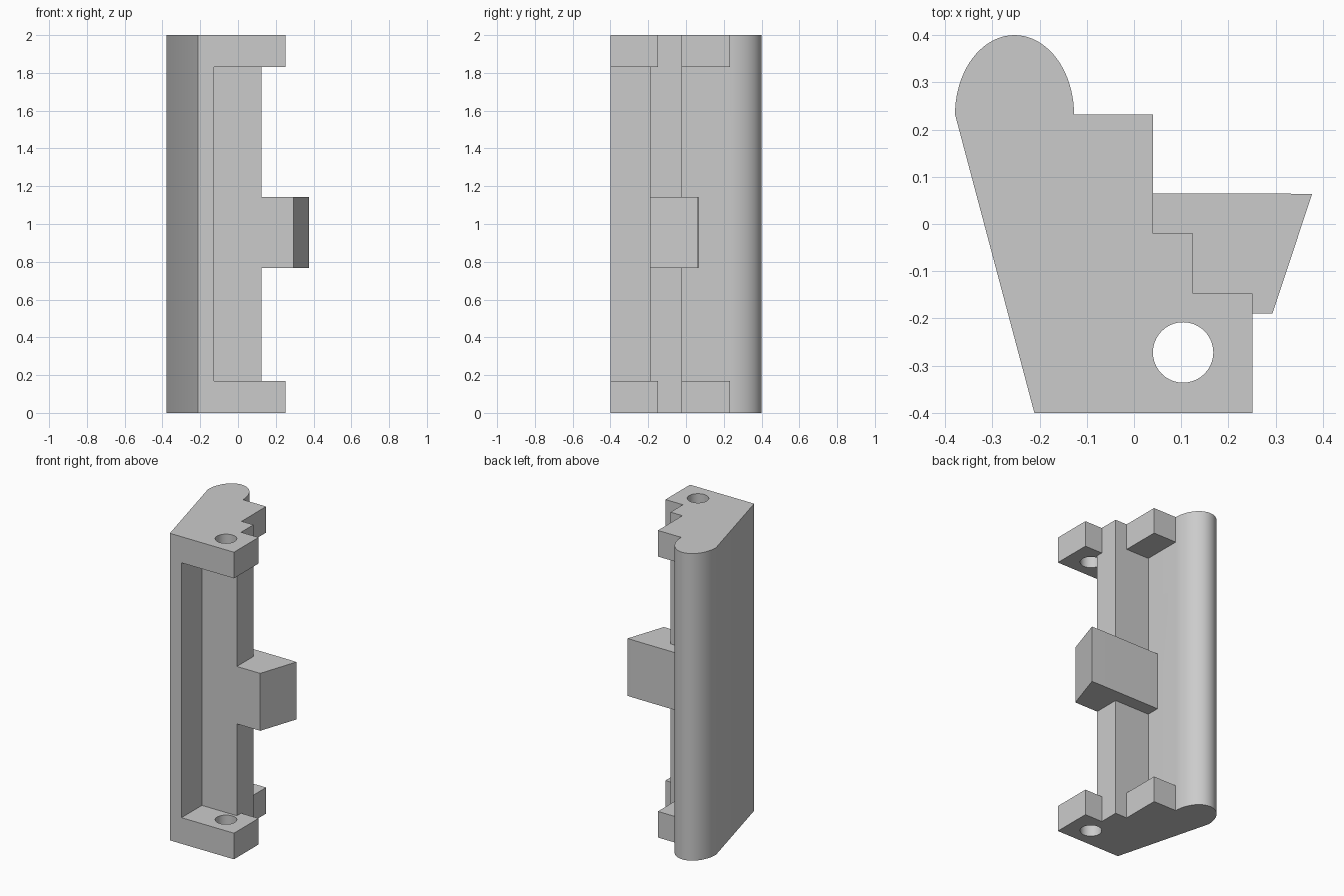
import bpy
import bmesh
from math import cos, sin, pi

cube = bpy.data.objects.get("Cube")
if cube:
    bpy.data.objects.remove(cube, do_unlink=True)

HEIGHT = 2.0
CAP = 0.17                       # thickness of each end plate
WALL = -0.127                    # inner wall beside the rounded spine
WEB_FRONT, WEB_BACK, WEB_EDGE = -0.19, -0.02, 0.125

grey = bpy.data.materials.new("plain grey")
grey.use_nodes = True
grey.diffuse_color = (0.6, 0.6, 0.6, 1)
grey.node_tree.nodes["Principled BSDF"].inputs["Base Color"].default_value = (0.6, 0.6, 0.6, 1)


def prism(name, outline, z0, z1):
    """Extrude a flat outline from z0 to z1."""
    bm = bmesh.new()
    face = bm.faces.new([bm.verts.new((x, y, z0)) for x, y in outline])
    out = bmesh.ops.extrude_face_region(bm, geom=[face])
    top = [v for v in out["geom"] if isinstance(v, bmesh.types.BMVert)]
    bmesh.ops.translate(bm, verts=top, vec=(0, 0, z1 - z0))
    bmesh.ops.recalc_face_normals(bm, faces=bm.faces)
    mesh = bpy.data.meshes.new(name)
    bm.to_mesh(mesh)
    bm.free()
    mesh.materials.append(grey)
    obj = bpy.data.objects.new(name, mesh)
    bpy.context.collection.objects.link(obj)
    return obj


def arc(cx, cy, rx, ry, start, end, steps):
    return [(cx + rx * cos(start + (end - start) * i / steps),
             cy + ry * sin(start + (end - start) * i / steps)) for i in range(steps + 1)]


def combine(target, tool, operation):
    """Apply a boolean and remove its tool."""
    bpy.context.view_layer.objects.active = target
    mod = target.modifiers.new(operation.lower(), "BOOLEAN")
    mod.operation = operation
    mod.solver = "EXACT"
    mod.object = tool
    bpy.ops.object.modifier_apply(modifier=mod.name)
    bpy.data.objects.remove(tool, do_unlink=True)


# Bracket body: stepped right side, rounded spine, sloping left side
outline = [(-0.211, -0.4), (0.251, -0.4), (0.251, -0.147), (WEB_EDGE, -0.147),
           (WEB_EDGE, WEB_BACK), (0.04, WEB_BACK), (0.04, 0.232)]
outline += arc(-0.253, 0.232, 0.126, 0.168, 0, pi, 40)
body = prism("bracket_body", outline, 0, HEIGHT)

# Recesses between the end plates, leaving a thin central web
pocket = [(WALL, -0.6), (0.6, -0.6), (0.6, 0.3), (WALL, 0.3), (WALL, WEB_BACK),
          (WEB_EDGE, WEB_BACK), (WEB_EDGE, WEB_FRONT), (WALL, WEB_FRONT)]
combine(body, prism("pocket_cutter", pocket, CAP, HEIGHT - CAP), "DIFFERENCE")

# Pin holes through both end plates
hole = arc(0.104, -0.272, 0.064, 0.064, 0, 2 * pi, 40)[:-1]
combine(body, prism("hole_cutter", hole, -0.1, HEIGHT + 0.1), "DIFFERENCE")

# Wedge-ended tab on the web
tab = [(WALL, WEB_BACK - 0.08), (0, WEB_FRONT), (0.293, WEB_FRONT),
       (0.377, 0.063), (0.293, 0.065), (WALL, 0.065)]
combine(body, prism("tab", tab, 0.768, 1.142), "UNION")

# Smooth spine and holes, sharp edges elsewhere
bpy.ops.object.select_all(action="DESELECT")
body.select_set(True)
bpy.context.view_layer.objects.active = body
bpy.ops.object.shade_smooth_by_angle(angle=0.5)
